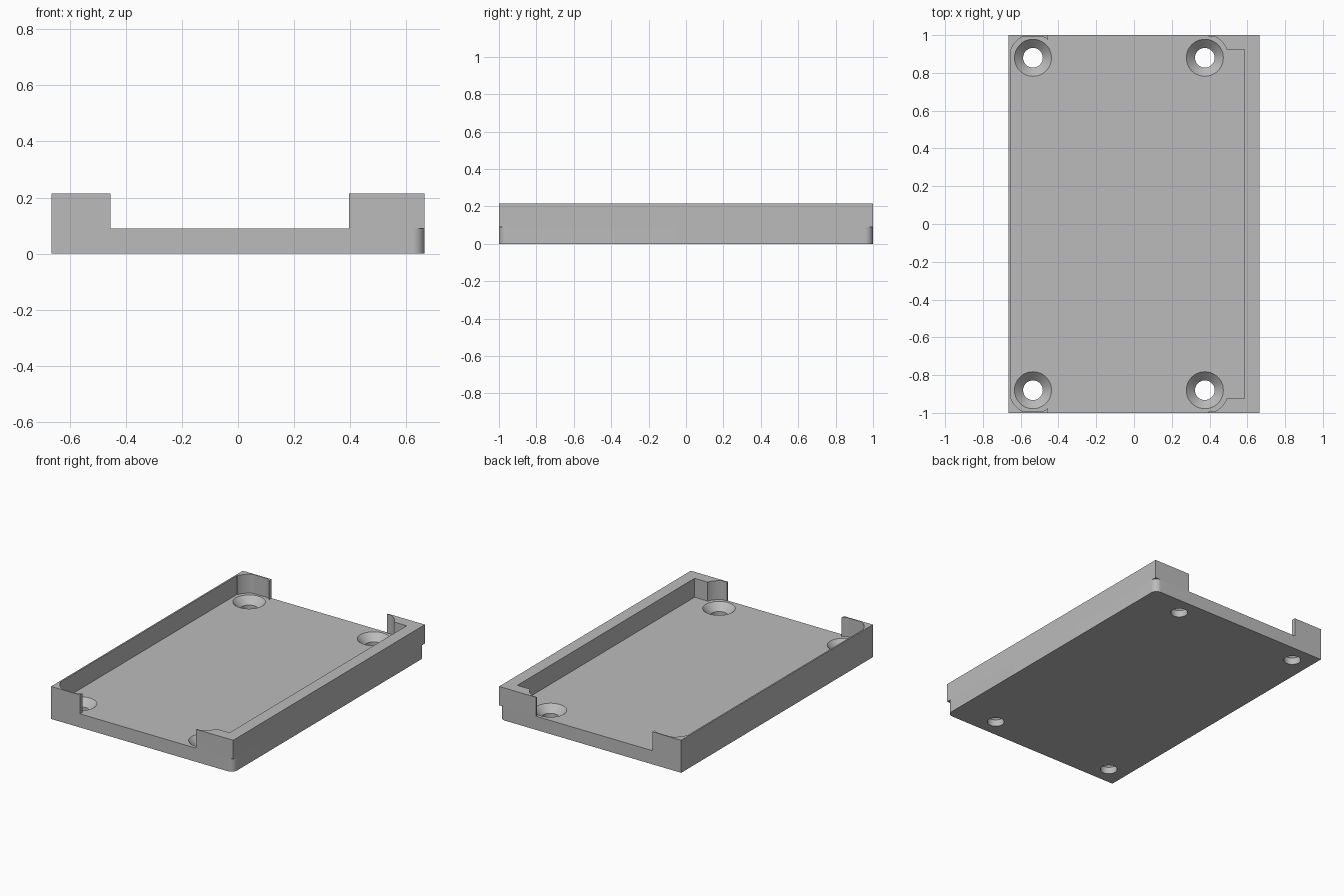
import bpy
import bmesh
import math

if "Cube" in bpy.data.objects:
    bpy.data.objects.remove(bpy.data.objects["Cube"], do_unlink=True)

HALF_X, HALF_Y = 0.665, 1.0
FLOOR, TOP = 0.09, 0.215
HOLE_X, HOLE_Y = (-0.535, 0.375), 0.88
CLEARANCE = 0.124      # radius of the screw head relief in the walls
END_INNER = 0.925      # inner face of the end walls

grey = bpy.data.materials.new("plain grey")
grey.use_nodes = True
grey.diffuse_color = (0.5, 0.5, 0.5, 1)
grey.node_tree.nodes["Principled BSDF"].inputs["Base Color"].default_value = (0.5, 0.5, 0.5, 1)


def make_object(name, bm):
    bmesh.ops.recalc_face_normals(bm, faces=bm.faces)
    mesh = bpy.data.meshes.new(name)
    bm.to_mesh(mesh)
    bm.free()
    mesh.materials.append(grey)
    obj = bpy.data.objects.new(name, mesh)
    bpy.context.collection.objects.link(obj)
    return obj


def prism(name, outline, z0, z1):
    bm = bmesh.new()
    face = bm.faces.new([bm.verts.new((x, y, z0)) for x, y in outline])
    up = bmesh.ops.extrude_face_region(bm, geom=[face])
    verts = [g for g in up["geom"] if isinstance(g, bmesh.types.BMVert)]
    bmesh.ops.translate(bm, verts=verts, vec=(0, 0, z1 - z0))
    return make_object(name, bm)


def arc(cx, cy, radius, start, end, steps):
    angles = [start + (end - start) * i / steps for i in range(steps + 1)]
    return [(cx + radius * math.cos(a), cy + radius * math.sin(a)) for a in angles]


def mirrored(points):
    return points + [(x, -y) for x, y in reversed(points)]


def wall(name, side, inner_x, end_x, hole_x):
    # C-shaped wall with a rounded relief beside each screw hole
    start = math.asin((END_INNER - HOLE_Y) / CLEARANCE)
    if side < 0:
        start = math.pi - start
    end = math.acos((end_x - hole_x) / CLEARANCE)
    relief = [(x, min(y, 0.993)) for x, y in arc(hole_x, HOLE_Y, CLEARANCE, start, end, 20)]
    half = [(inner_x, END_INNER)] + relief + [(end_x, HALF_Y), (side * HALF_X, HALF_Y)]
    return prism(name, mirrored(half), FLOOR, TOP)


# Base plate, rounded at the two corners under the thick wall
r = 0.042
corner = arc(HALF_X - r, HALF_Y - r, r, math.pi / 2, 0, 12)
base = prism("base_plate", mirrored([(-HALF_X, HALF_Y)] + corner), 0, FLOOR)

# Countersunk screw holes
bm = bmesh.new()
profile = [(0.052, -0.05), (0.052, 0.045), (0.098, FLOOR), (0.108, FLOOR + 0.01)]
for cx in HOLE_X:
    for cy in (-HOLE_Y, HOLE_Y):
        rings = [[bm.verts.new((x, y, z)) for x, y in arc(cx, cy, rad, 0, math.tau, 48)[:-1]]
                 for rad, z in profile]
        for low, high in zip(rings, rings[1:]):
            for i in range(len(low)):
                bm.faces.new((low[i - 1], low[i], high[i], high[i - 1]))
        bm.faces.new(rings[0])
        bm.faces.new(rings[-1])
cutter = make_object("hole_cutter", bm)
cutter.hide_render = True
cut = base.modifiers.new("screw_holes", 'BOOLEAN')
cut.operation = 'DIFFERENCE'
cut.solver = 'EXACT'
cut.object = cutter
bpy.context.view_layer.objects.active = base
bpy.ops.object.modifier_apply(modifier=cut.name)
bpy.data.objects.remove(cutter, do_unlink=True)

# Thin wall on one side, thick wall on the other
thin = wall("thin_wall", -1, -0.655, -0.455, HOLE_X[0])
thick = wall("thick_wall", 1, 0.585, 0.395, HOLE_X[1])

# Smooth the round surfaces, keep the edges sharp
bpy.ops.object.select_all(action='DESELECT')
for obj in (base, thin, thick):
    obj.select_set(True)
bpy.context.view_layer.objects.active = base
bpy.ops.object.shade_smooth_by_angle(angle=math.radians(25))
